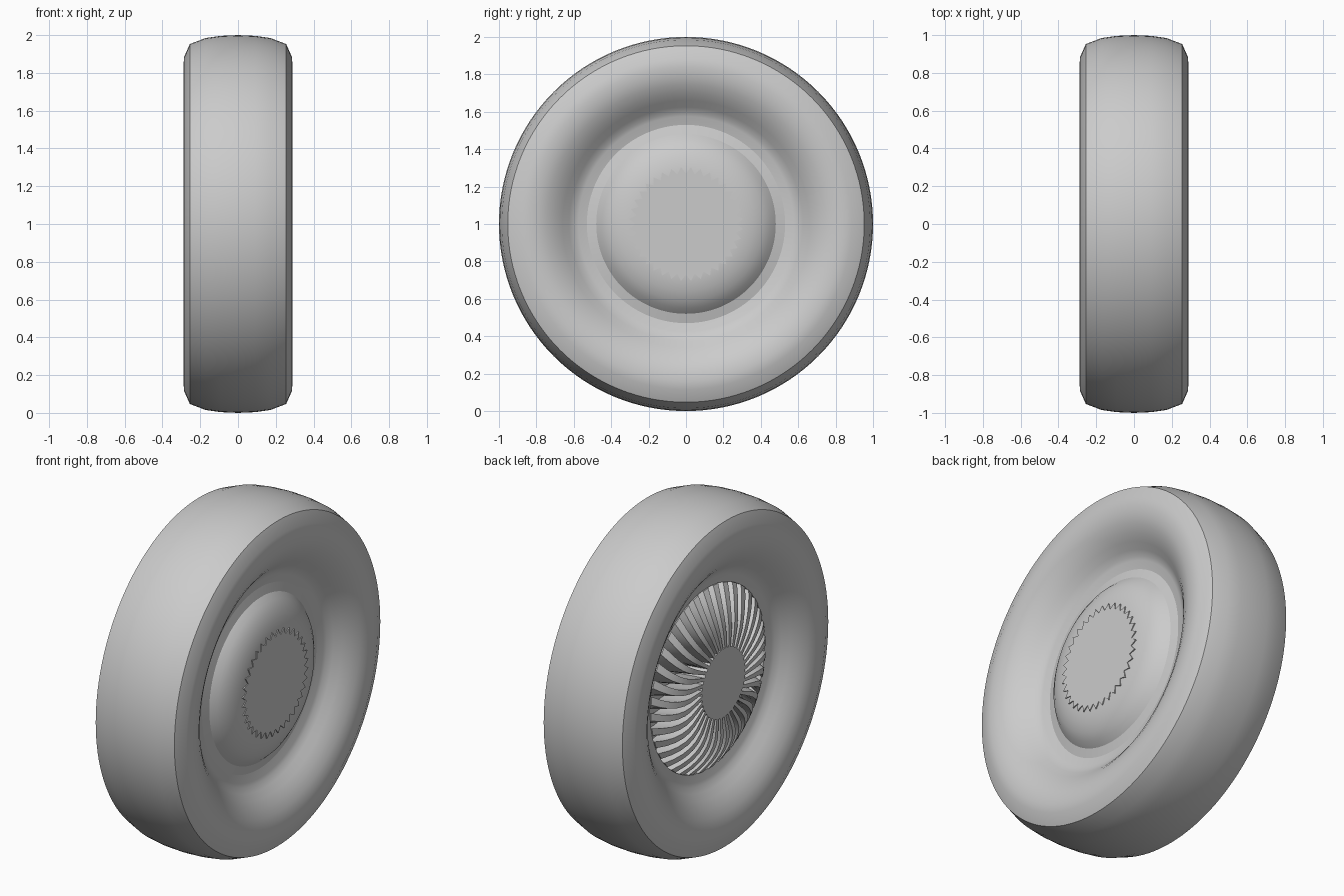
import bpy, bmesh, math
from math import cos, sin, tau, radians

if "Cube" in bpy.data.objects:
    bpy.data.objects.remove(bpy.data.objects["Cube"])

N = 128
BLADES = 36
CZ = 1.0


def pt(x, r, a):
    """Point at axial position x, radius r, angle a round the axle."""
    return (x, r * sin(a), CZ + r * cos(a))


def finish(name, bm, smooth=True, angle=30):
    bmesh.ops.remove_doubles(bm, verts=bm.verts, dist=1e-5)
    bmesh.ops.recalc_face_normals(bm, faces=bm.faces)
    me = bpy.data.meshes.new(name)
    bm.to_mesh(me)
    bm.free()
    ob = bpy.data.objects.new(name, me)
    bpy.context.collection.objects.link(ob)
    if smooth:
        bpy.ops.object.select_all(action='DESELECT')
        ob.select_set(True)
        bpy.context.view_layer.objects.active = ob
        bpy.ops.object.shade_smooth_by_angle(angle=radians(angle))
    return ob


def lathe(name, prof, closed=False, n=N):
    bm = bmesh.new()
    rings = [[bm.verts.new(pt(x, r, tau * i / n)) for i in range(n)] for x, r in prof]
    pairs = list(zip(rings, rings[1:]))
    if closed:
        pairs.append((rings[-1], rings[0]))
    for a, b in pairs:
        for i in range(n):
            j = (i + 1) % n
            bm.faces.new((a[i], a[j], b[j], b[i]))
    if not closed:
        bm.faces.new(rings[0])
        bm.faces.new(rings[-1])
    return finish(name, bm)


# Tyre: mirrored half profile, rounded tread and dished sidewalls
half = [(0.09, 0.996), (0.17, 0.985), (0.255, 0.953), (0.285, 0.885), (0.289, 0.84),
        (0.284, 0.79), (0.268, 0.745), (0.243, 0.70), (0.212, 0.66), (0.18, 0.625),
        (0.157, 0.595), (0.15, 0.575), (0.138, 0.53), (0.06, 0.525)]
lathe("tyre", [(-x, r) for x, r in reversed(half)] + [(0, 1.0)] + half, closed=True)

# Domed cap on the right side
lathe("hub_cap", [(0.05, 0.53), (0.138, 0.53), (0.15, 0.48), (0.18, 0.45), (0.207, 0.41),
                  (0.226, 0.36), (0.237, 0.31), (0.24, 0.27), (0.24, 0.02)])

# Toothed flat centre showing through the cap
bm = bmesh.new()
loops = [[bm.verts.new(pt(x, 0.305 if k % 2 else 0.27, tau * k / (2 * BLADES)))
          for k in range(2 * BLADES)] for x in (0.2, 0.244)]
for l in loops:
    bm.faces.new(l)
for k in range(2 * BLADES):
    j = (k + 1) % (2 * BLADES)
    bm.faces.new((loops[0][k], loops[0][j], loops[1][j], loops[1][k]))
finish("toothed_centre", bm, smooth=False)

# Fan core and back plate on the left side
lathe("fan_hub", [(-0.05, 0.2), (-0.244, 0.2), (-0.244, 0.02)])
lathe("fan_back_plate", [(0.0, 0.53), (-0.08, 0.53), (-0.08, 0.02)])

# Swept, tilted fan blades
bm = bmesh.new()
STEPS = 8
for b in range(BLADES):
    a0 = tau * b / BLADES
    rows = []
    for s in range(STEPS + 1):
        t = s / STEPS
        r = 0.17 + 0.36 * t
        front = -0.244 + 0.10 * max(0, (t - 0.3) / 0.7) ** 2
        sweep = 0.10 * sin(math.pi * t)
        w = tau / BLADES
        a = a0 + sweep
        rows.append([bm.verts.new(pt(front, r, a)),
                     bm.verts.new(pt(front, r, a + w * 0.5)),
                     bm.verts.new(pt(-0.07, r, a + w * 0.95)),
                     bm.verts.new(pt(-0.07, r, a + w * 0.4))])
    for p, q in zip(rows, rows[1:]):
        for k in range(4):
            j = (k + 1) % 4
            bm.faces.new((p[k], p[j], q[j], q[k]))
    bm.faces.new(rows[0])
    bm.faces.new(rows[-1])
finish("fan_blades", bm)
